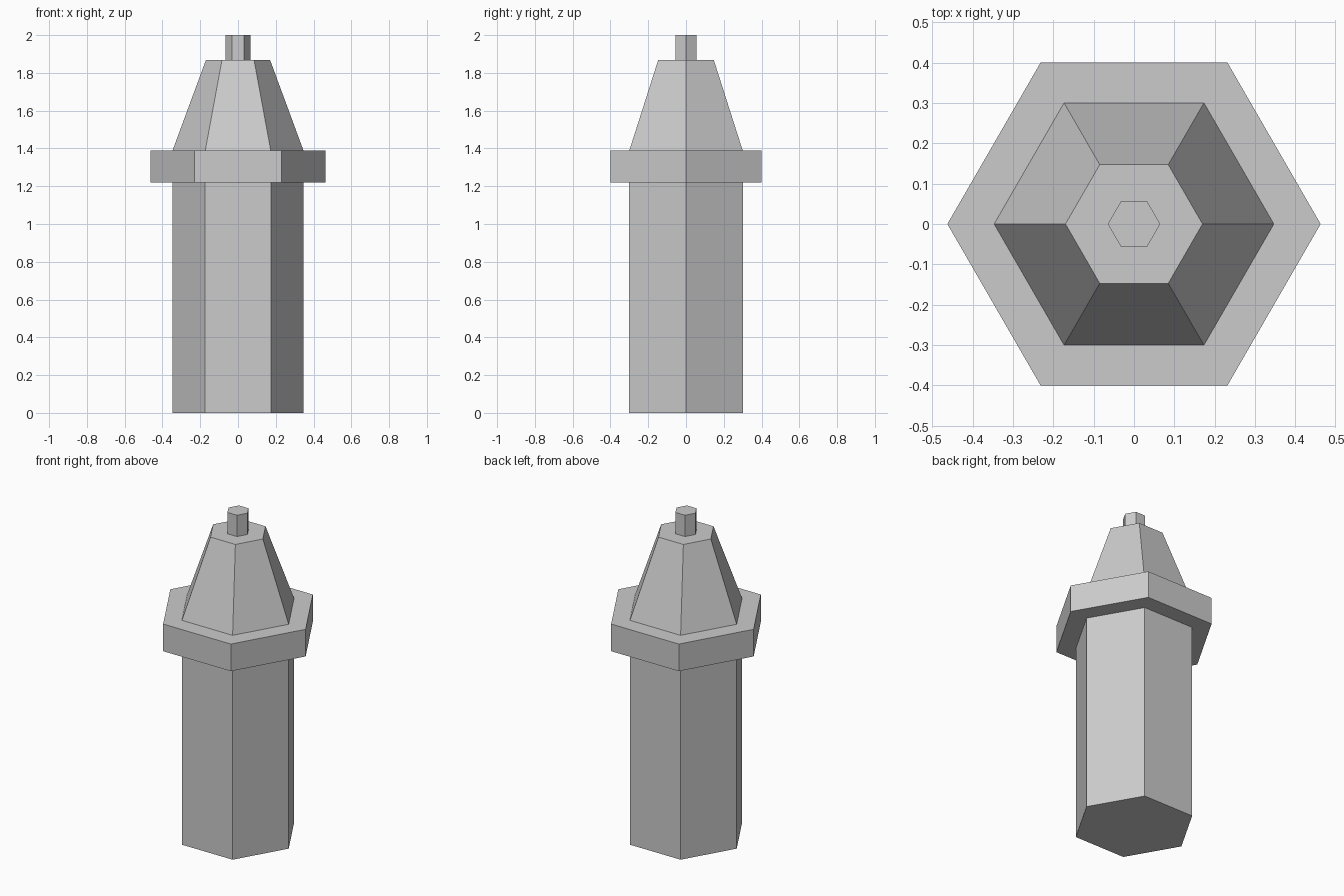
import bpy
import bmesh
from math import cos, sin, tau

cube = bpy.data.objects.get("Cube")
if cube:
    bpy.data.objects.remove(cube, do_unlink=True)

SIDES = 6

grey = bpy.data.materials.new("plain_grey")
grey.use_nodes = True
colour = (0.6, 0.6, 0.6, 1)
grey.diffuse_color = colour
grey.node_tree.nodes["Principled BSDF"].inputs["Base Color"].default_value = colour


def hex_prism(name, z_low, z_high, r_low, r_high):
    """Six-sided prism or frustum with corners on the x axis."""
    bm = bmesh.new()
    low, high = [
        [bm.verts.new((r * cos(tau * i / SIDES), r * sin(tau * i / SIDES), z))
         for i in range(SIDES)]
        for r, z in ((r_low, z_low), (r_high, z_high))
    ]
    bm.faces.new(low[::-1])
    bm.faces.new(high)
    for i in range(SIDES):
        j = (i + 1) % SIDES
        bm.faces.new((low[i], low[j], high[j], high[i]))
    mesh = bpy.data.meshes.new(name)
    bm.to_mesh(mesh)
    bm.free()
    mesh.materials.append(grey)
    obj = bpy.data.objects.new(name, mesh)
    bpy.context.collection.objects.link(obj)
    return obj


# Column, wide collar, tapered roof and small tip, stacked upward
hex_prism("column", 0, 1.22, 0.347, 0.347)
hex_prism("collar", 1.22, 1.388, 0.463, 0.463)
hex_prism("tapered_roof", 1.388, 1.868, 0.347, 0.17)
hex_prism("tip", 1.868, 2, 0.065, 0.065)
